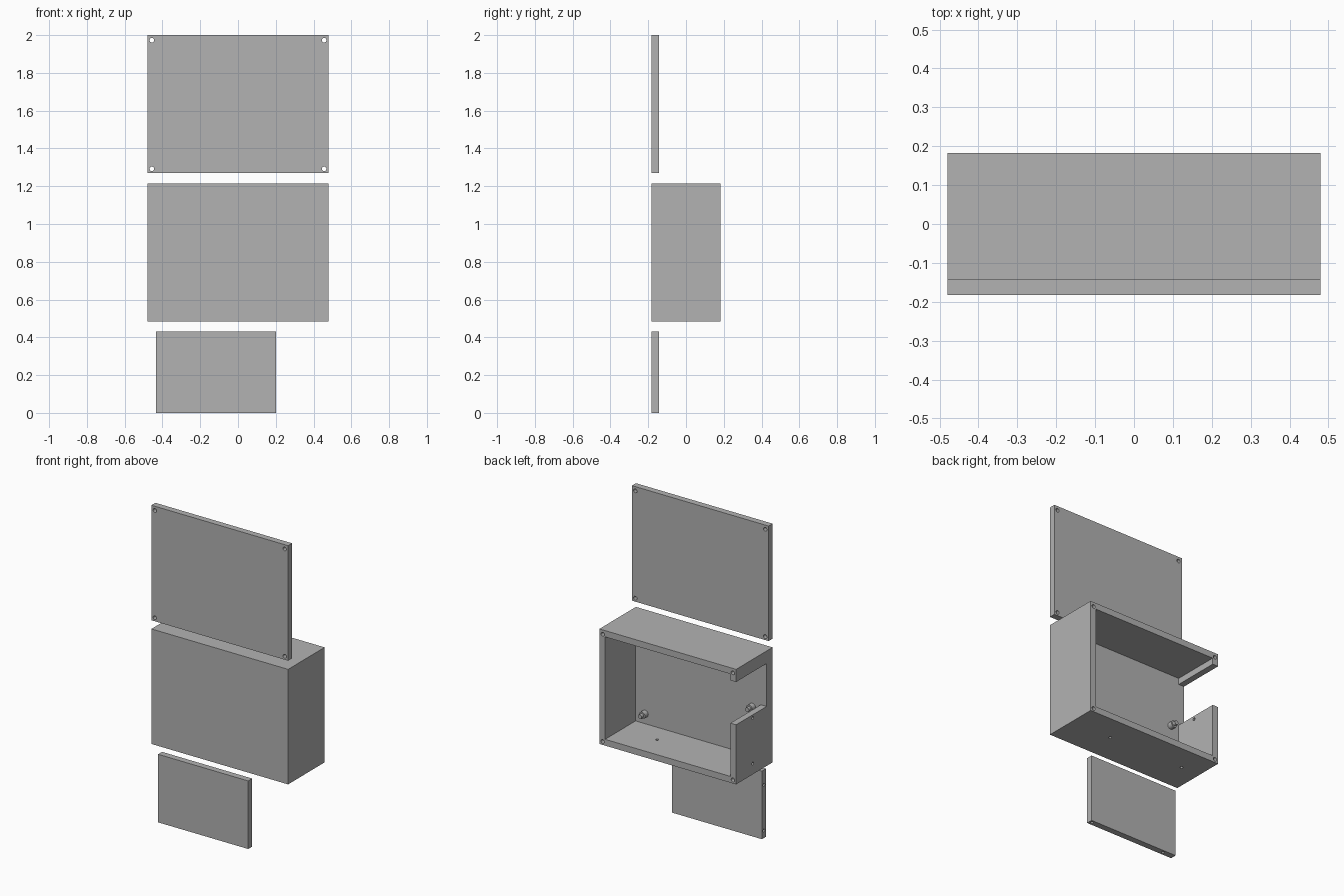
import bpy
from mathutils import Vector

old = bpy.data.objects.get("Cube")
if old:
    bpy.data.objects.remove(old, do_unlink=True)

grey = bpy.data.materials.new("plain grey")
grey.use_nodes = True
GREY = (0.448, 0.448, 0.448, 1)
grey.diffuse_color = GREY
grey.node_tree.nodes["Principled BSDF"].inputs["Base Color"].default_value = GREY


def block(name, lo, hi):
    """Box spanning two opposite corners."""
    lo, hi = Vector(lo), Vector(hi)
    bpy.ops.mesh.primitive_cube_add(size=1, location=(lo + hi) / 2)
    ob = bpy.context.object
    ob.name = name
    ob.scale = hi - lo
    bpy.ops.object.transform_apply(location=False, rotation=False, scale=True)
    ob.data.materials.append(grey)
    return ob


def rod(name, start, end, radius):
    """Round bar between two points."""
    start, end = Vector(start), Vector(end)
    axis = end - start
    bpy.ops.mesh.primitive_cylinder_add(vertices=24, radius=radius, depth=axis.length,
                                        location=(start + end) / 2)
    ob = bpy.context.object
    ob.name = name
    ob.rotation_euler = axis.to_track_quat('Z', 'Y').to_euler()
    ob.data.materials.append(grey)
    return ob


def cut(target, cutter):
    """Subtract the cutter, then discard it."""
    cutter.hide_render = True
    mod = target.modifiers.new("cut", 'BOOLEAN')
    mod.operation = 'DIFFERENCE'
    mod.solver = 'EXACT'
    mod.object = cutter
    bpy.context.view_layer.objects.active = target
    bpy.ops.object.modifier_apply(modifier=mod.name)
    bpy.data.objects.remove(cutter, do_unlink=True)


def smooth(ob):
    bpy.ops.object.select_all(action='DESELECT')
    ob.select_set(True)
    bpy.context.view_layer.objects.active = ob
    bpy.ops.object.shade_smooth_by_angle()


W, D = 0.48, 0.183      # half width and half depth
WALL = 0.04
FLOOR, ROOF = 0.485, 1.215
INNER = -0.123          # inside of the front wall
PLATE = -0.143          # back of the two flat panels
HOLE = 0.012
SCREW = 0.009

# Cover plate with a screw hole in each corner
cover = block("cover_plate", (-W, -D, 1.27), (W, PLATE, 2))
for x in (-0.456, 0.456):
    for z in (1.292, 1.973):
        cut(cover, rod("hole", (x, -0.3, z), (x, 0, z), HOLE))
smooth(cover)

# Open-backed case
case = block("case", (-W, -D, FLOOR), (W, D, ROOF))
cut(case, block("cavity", (-W + WALL, INNER, FLOOR + WALL), (W - WALL, 0.3, ROOF - WALL)))
# Opening in the right wall
cut(case, block("notch", (-0.6, INNER, 0.863), (-0.4, 0.3, 1.135)))
# Cover screw holes in the back rim
for x in (-0.457, 0.457):
    for z in (FLOOR + 0.022, ROOF - 0.028):
        cut(case, rod("hole", (x, 0.05, z), (x, 0.3, z), HOLE))
# Divider screw holes in the right wall and the floor
for z in (0.553, 0.842):
    cut(case, rod("hole", (-0.6, 0.015, z), (-0.4, 0.015, z), SCREW))
for x in (-0.346, 0.192):
    cut(case, rod("hole", (x, 0.015, 0.4), (x, 0.015, 0.6), SCREW))
smooth(case)

# Pair of stepped standoffs on the inside of the front wall
for side, x, z in (("left", 0.373, 0.589), ("right", -0.38, 0.835)):
    smooth(rod(side + "_standoff", (x, INNER - 0.01, z), (x, -0.09, z), 0.022))
    smooth(rod(side + "_standoff_pin", (x, -0.095, z), (x, -0.07, z), 0.013))

# Divider panel with screw holes in its edges
divider = block("divider_panel", (-0.433, -D, 0), (0.2, PLATE, 0.432))
mid = (PLATE - D) / 2
for z in (0.048, 0.337):
    cut(divider, rod("hole", (-0.5, mid, z), (-0.37, mid, z), SCREW))
for x in (-0.355, 0.18):
    cut(divider, rod("hole", (x, mid, -0.1), (x, mid, 0.03), SCREW))
smooth(divider)
